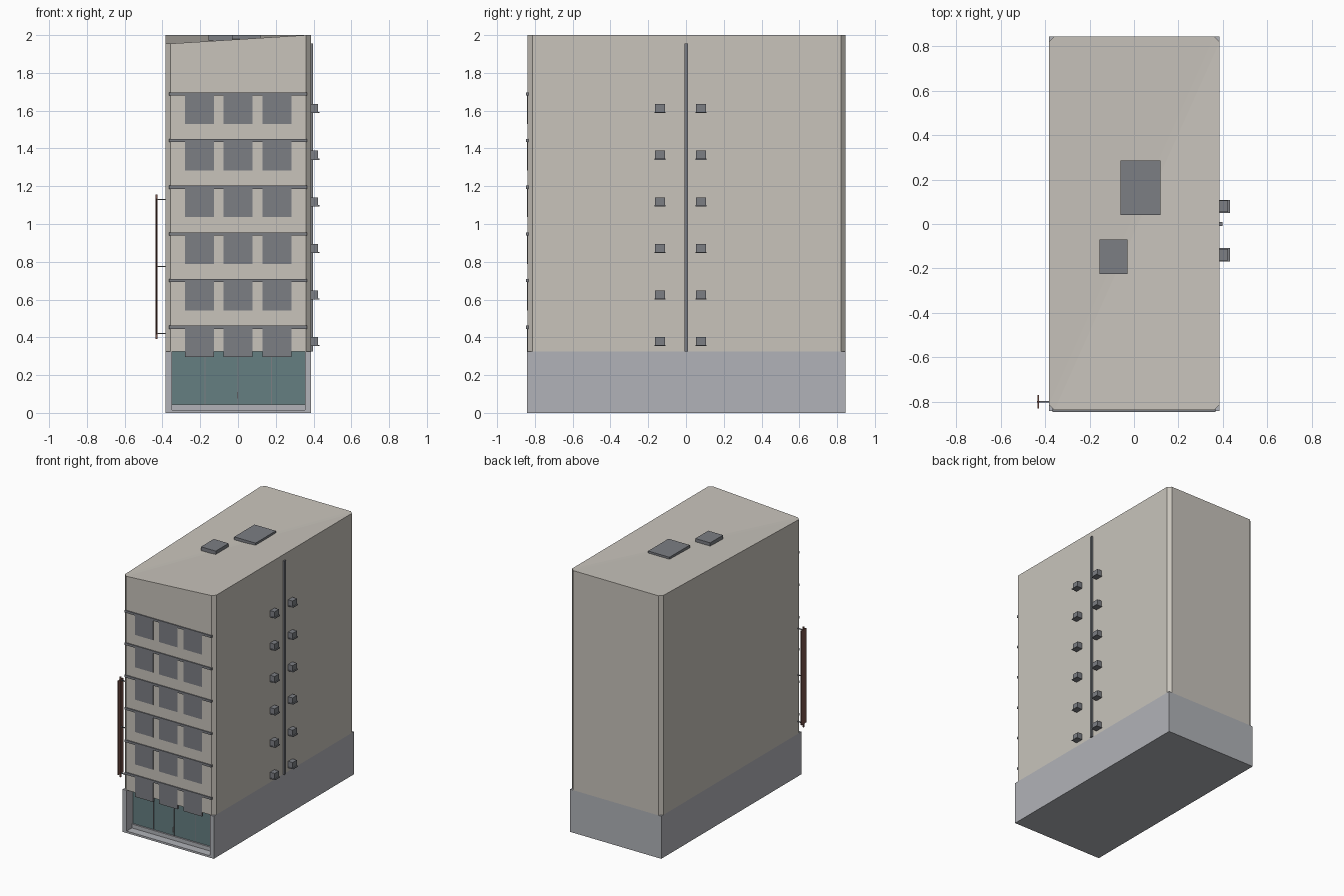
import bpy, bmesh

if "Cube" in bpy.data.objects:
    bpy.data.objects.remove(bpy.data.objects["Cube"])


def material(name, r, g, b):
    m = bpy.data.materials.new(name)
    m.diffuse_color = (r, g, b, 1)
    m.use_nodes = True
    m.node_tree.nodes["Principled BSDF"].inputs["Base Color"].default_value = m.diffuse_color
    return m


WALL = material("warm_concrete", 0.58, 0.55, 0.50)
BASE = material("plinth_grey", 0.44, 0.45, 0.48)
DARK = material("dark_grey", 0.20, 0.21, 0.23)
GLASS = material("teal_glass", 0.13, 0.21, 0.22)
RUST = material("brown_metal", 0.20, 0.09, 0.07)
PALE = material("pale_metal", 0.75, 0.75, 0.75)


def finish(name, bm, mat):
    bmesh.ops.recalc_face_normals(bm, faces=bm.faces)
    me = bpy.data.meshes.new(name)
    bm.to_mesh(me)
    bm.free()
    me.materials.append(mat)
    ob = bpy.data.objects.new(name, me)
    bpy.context.collection.objects.link(ob)
    return ob


def add_box(bm, x0, x1, y0, y1, z0, z1):
    vs = bmesh.ops.create_cube(bm, size=1)["verts"]
    for v in vs:
        v.co.x = x1 if v.co.x > 0 else x0
        v.co.y = y1 if v.co.y > 0 else y0
        v.co.z = z1 if v.co.z > 0 else z0


def boxes(name, mat, items):
    bm = bmesh.new()
    for b in items:
        add_box(bm, *b)
    return finish(name, bm, mat)


def prism(name, mat, outline, z0, tops, caps):
    bm = bmesh.new()
    n = len(outline)
    lo = [bm.verts.new((x, y, z0)) for x, y in outline]
    hi = [bm.verts.new((x, y, z)) for (x, y), z in zip(outline, tops)]
    bm.faces.new(lo)
    for cap in caps:
        bm.faces.new([hi[i] for i in cap])
    for i in range(n):
        j = (i + 1) % n
        bm.faces.new((lo[i], lo[j], hi[j], hi[i]))
    return finish(name, bm, mat)


L, R, F, B, C = -0.383, 0.386, -0.838, 0.845, 0.025
FLOOR_STEP = 0.247
ledge_z = [0.445 + FLOOR_STEP * i for i in range(6)]

# Tower with chamfered corners; the roof dips at the front left corner
tower = [(L, F + C), (L + C, F), (R - C, F), (R, F + C),
         (R, B - C), (R - C, B), (L + C, B), (L, B - C)]
prism("tower", WALL, tower, 0.325, [1.955] * 2 + [2.0] * 6,
      [(1, 2, 3, 4), (0, 1, 4, 5), (0, 5, 6, 7)])

# Ground floor with a recessed shop front
plinth = [(L, -0.843), (-0.35, -0.843), (-0.35, -0.76), (0.355, -0.76),
          (0.355, -0.843), (R, -0.843), (R, B), (L, B)]
prism("ground_floor", BASE, plinth, 0, [0.325] * 8, [range(8)])
boxes("entrance_floor", BASE, [(-0.35, 0.355, -0.843, -0.76, 0, 0.015),
                               (-0.35, 0.355, -0.78, -0.76, 0.015, 0.045)])

# Shop glazing, mullions and door handle
boxes("shop_glass", GLASS, [(-0.35, 0.355, -0.768, -0.76, 0.045, 0.325)])
boxes("shop_mullions", DARK,
      [(x - 0.002, x + 0.002, -0.772, -0.765, 0.045, 0.325)
       for x in (-0.175, 0.0, 0.178)])
boxes("door_handle", PALE, [(-0.006, -0.002, -0.782, -0.768, 0.075, 0.11)])

# Windows and ledges on every floor
boxes("windows", DARK,
      [(x - 0.077, x + 0.077, -0.842, -0.825, z - 0.15, z + 0.003)
       for z in ledge_z for x in (-0.204, 0.001, 0.207)])
boxes("ledges", DARK, [(-0.366, 0.366, -0.846, -0.825, z, z + 0.017) for z in ledge_z])

# Roof hatches
boxes("roof_hatches", DARK, [(-0.06, 0.12, 0.04, 0.285, 1.97, 2.0),
                             (-0.155, -0.03, -0.225, -0.07, 1.96, 2.0)])

# Drain pipe and air conditioning units on the right wall
boxes("drain_pipe", DARK, [(R, 0.398, -0.008, 0.01, 0.325, 1.955)])
ac = [(y, 0.36 + 0.2465 * i) for i in range(6) for y in (-0.138, 0.079)]
boxes("air_conditioners", DARK,
      [(R, 0.424, y - 0.026, y + 0.026, z, z + 0.042) for y, z in ac])
boxes("unit_shelves", DARK,
      [(R, 0.432, y - 0.03, y + 0.03, z - 0.006, z) for y, z in ac])

# Blank hanging panel on the left wall with pole and arms
boxes("hanging_panel", RUST, [(-0.434, -0.428, -0.83, -0.77, 0.415, 1.135)])
boxes("panel_pole", RUST, [(-0.436, -0.426, -0.804, -0.796, 0.39, 1.155)])
boxes("panel_arms", DARK, [(-0.43, L, -0.803, -0.797, z - 0.003, z + 0.003)
                           for z in (0.42, 0.775, 1.13)])
